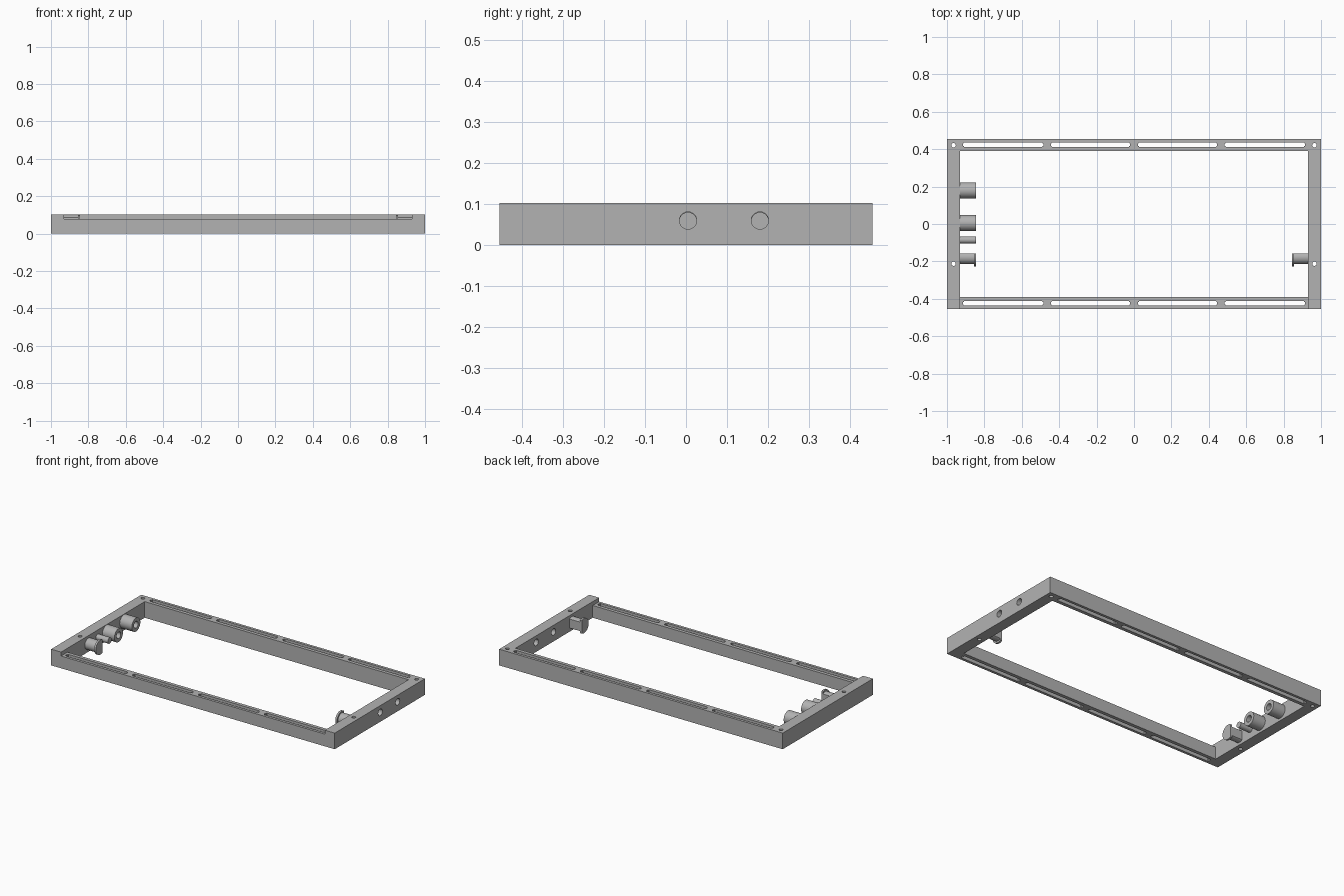
import bpy
import bmesh
import math
from mathutils import Matrix, Vector

cube = bpy.data.objects.get("Cube")
if cube:
    bpy.data.objects.remove(cube, do_unlink=True)

grey = bpy.data.materials.new("plain_grey")
grey.use_nodes = True
COLOUR = (0.45, 0.45, 0.45, 1)
grey.diffuse_color = COLOUR
grey.node_tree.nodes["Principled BSDF"].inputs["Base Color"].default_value = COLOUR

H, DEPTH, INNER_Y, INNER_X = 0.103, 0.454, 0.389, 0.93
FRONT_H = 0.078


def add_box(bm, lo, hi):
    lo, hi = Vector(lo), Vector(hi)
    m = Matrix.Translation((lo + hi) / 2) @ Matrix.Diagonal((*(hi - lo), 1))
    return bmesh.ops.create_cube(bm, size=1, matrix=m)["verts"]


def add_cyl(bm, axis, centre, radius, length, sides=40):
    turn = Matrix.Rotation(math.pi / 2, 4, "Y") if axis == "X" else Matrix()
    bmesh.ops.create_cone(bm, cap_ends=True, segments=sides, radius1=radius, radius2=radius,
                          depth=length, matrix=Matrix.Translation(centre) @ turn)


def finish(name, bm, cutter=None):
    """Turn a bmesh into an object and carve the cutter bmesh out of it."""
    mesh = bpy.data.meshes.new(name)
    bm.to_mesh(mesh)
    bm.free()
    obj = bpy.data.objects.new(name, mesh)
    bpy.context.collection.objects.link(obj)
    mesh.materials.append(grey)
    if cutter:
        tool = finish(name + "_cutter", cutter)
        mod = obj.modifiers.new("carve", "BOOLEAN")
        mod.operation, mod.solver, mod.object = "DIFFERENCE", "EXACT", tool
        bpy.ops.object.select_all(action="DESELECT")
        bpy.context.view_layer.objects.active = obj
        obj.select_set(True)
        bpy.ops.object.modifier_apply(modifier="carve")
        bpy.data.objects.remove(tool, do_unlink=True)
    return obj


def smooth(obj):
    bpy.ops.object.select_all(action="DESELECT")
    bpy.context.view_layer.objects.active = obj
    obj.select_set(True)
    bpy.ops.object.shade_smooth_by_angle(angle=math.radians(30))


# Long rails, each with four through slots; the front one is lower
for name, side, height in (("front_rail", -1, FRONT_H), ("back_rail", 1, H)):
    y0, y1 = sorted((side * INNER_Y, side * DEPTH))
    s0, s1 = sorted((side * 0.411, side * 0.437))
    rail, slots = bmesh.new(), bmesh.new()
    add_box(rail, (-INNER_X, y0, 0), (INNER_X, y1, height))
    for cx in (-0.7, -0.233, 0.233, 0.7):
        half = 0.212 if abs(cx) < 0.5 else 0.215
        add_box(slots, (cx - half, s0, -0.1), (cx + half, s1, 0.2))
    upright = [e for e in slots.edges if abs(e.verts[0].co.z - e.verts[1].co.z) > 0.1]
    bmesh.ops.bevel(slots, geom=upright, offset=0.006, segments=3, affect="EDGES")
    finish(name, rail, slots)

# End blocks with screw holes; the left one also has two sensor holes
for name, side in (("right_end", -1), ("left_end", 1)):
    x0, x1 = sorted((side * INNER_X, side))
    block, holes = bmesh.new(), bmesh.new()
    add_box(block, (x0, -DEPTH, 0), (x1, DEPTH, H))
    for y in (0.421, -0.212):
        add_cyl(holes, "Z", (side * 0.965, y, 0.05), 0.012, 0.3, 24)
    if side > 0:
        for y in (0.005, 0.18):
            add_cyl(holes, "X", (0.965, y, 0.06), 0.021, 0.2)
    smooth(finish(name, block, holes))

# Hollow tubes and a small pin on the right end
for name, y in (("front_tube", 0.005), ("back_tube", 0.18)):
    tube, bore = bmesh.new(), bmesh.new()
    add_cyl(tube, "X", (-0.8875, y, 0.058), 0.043, 0.085)
    add_cyl(bore, "X", (-0.8775, y, 0.058), 0.021, 0.1)
    smooth(finish(name, tube, bore))
pin = bmesh.new()
add_cyl(pin, "X", (-0.8875, -0.085, 0.058), 0.019, 0.085, 24)
smooth(finish("pin", pin))

# Flanged cable holders, open towards the back
HY, HZ = -0.179, 0.052
for name, side in (("right_holder", -1), ("left_holder", 1)):
    for part, x, radius, length in (("stem", 0.893, 0.036, 0.074), ("flange", 0.85, 0.047, 0.012)):
        body, cut = bmesh.new(), bmesh.new()
        add_cyl(body, "X", (side * x, HY, HZ), radius, length)
        add_box(cut, (-2, -0.157, -1), (2, 1, 1))
        obj = finish(f"{name}_{part}", body, cut)
        if part == "stem":
            hollow = bmesh.new()
            add_cyl(hollow, "X", (side * x, HY, HZ), 0.022, 0.2)
            carved = bmesh.new()
            carved.from_mesh(obj.data)
            bpy.data.objects.remove(obj, do_unlink=True)
            obj = finish(f"{name}_{part}", carved, hollow)
        smooth(obj)
